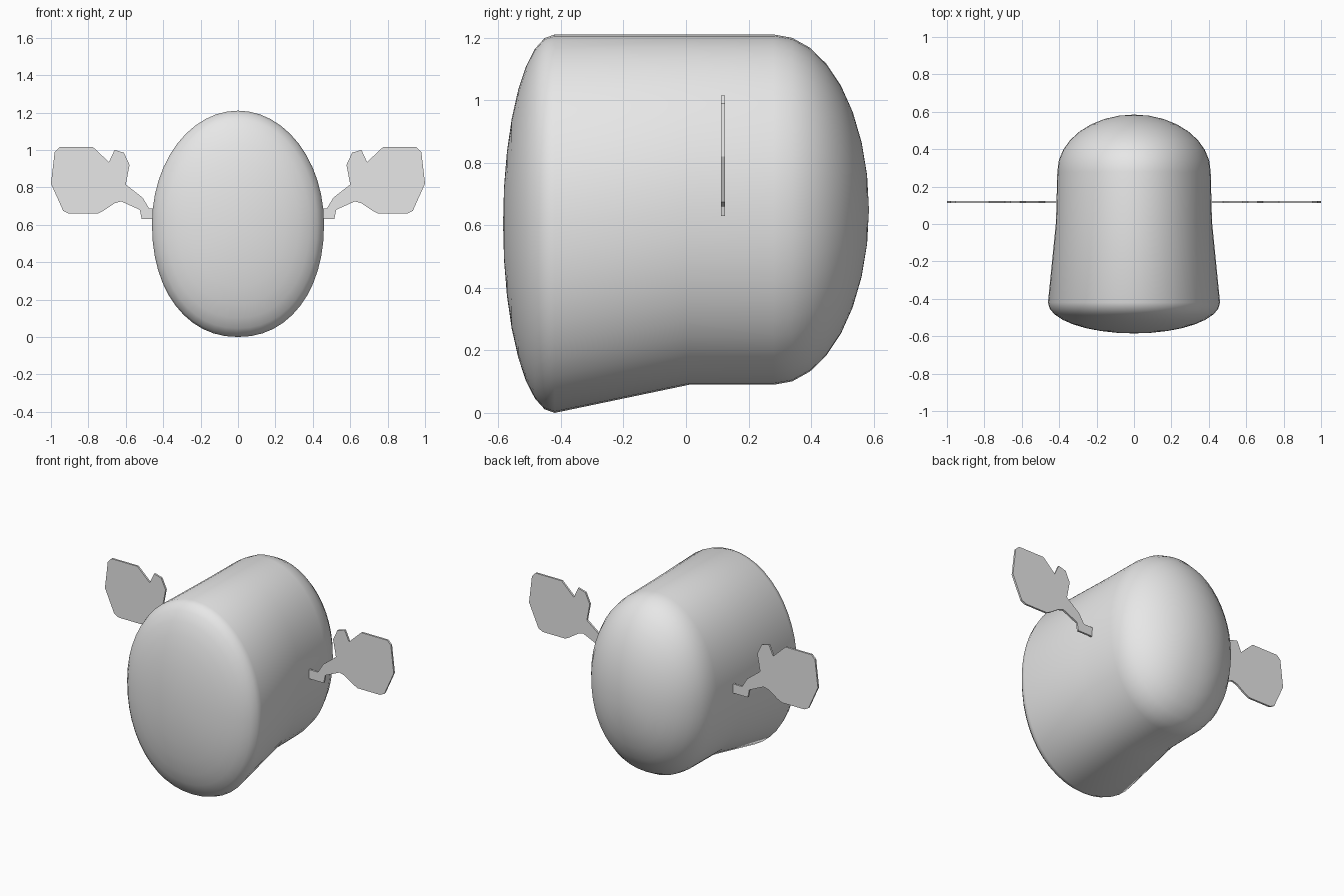
import bpy, bmesh, math

if "Cube" in bpy.data.objects:
    bpy.data.objects.remove(bpy.data.objects["Cube"])

grey = bpy.data.materials.new("light grey")
grey.diffuse_color = (0.8, 0.8, 0.8, 1)
grey.use_nodes = True
grey.node_tree.nodes["Principled BSDF"].inputs["Base Color"].default_value = grey.diffuse_color


def finish(name, bm):
    bmesh.ops.recalc_face_normals(bm, faces=bm.faces)
    me = bpy.data.meshes.new(name)
    bm.to_mesh(me)
    bm.free()
    me.materials.append(grey)
    ob = bpy.data.objects.new(name, me)
    bpy.context.collection.objects.link(ob)
    return ob


# Body: oval sections lofted along y, with a shallow front cap and a domed back cap
FRONT = (-0.42, 0.605, 0.46, 0.605)   # y, centre height, half width, half height
WAIST = (0.01, 0.65, 0.417, 0.56)
REAR = (0.28, 0.65, 0.41, 0.56)
STEPS, SIDES = 8, 48


def cap(ring, depth):
    y, zc, w, h = ring
    angles = [math.pi / 2 * i / STEPS for i in range(1, STEPS)]
    return [(y + depth * math.sin(a), zc, w * math.cos(a), h * math.cos(a)) for a in angles]


rings = cap(FRONT, -0.165)[::-1] + [FRONT, WAIST, REAR] + cap(REAR, 0.305)
bm = bmesh.new()
loops = []
for y, zc, w, h in rings:
    loop = []
    for i in range(SIDES):
        a = 2 * math.pi * i / SIDES
        c, s = math.cos(a), math.sin(a)
        p = 0.93 if s < 0 else 1.0        # slightly fuller underside
        x = math.copysign(abs(c) ** p, c) * w
        z = math.copysign(abs(s) ** p, s) * h
        loop.append(bm.verts.new((x, y, zc + z)))
    loops.append(loop)
for a, b in zip(loops, loops[1:]):
    for i in range(SIDES):
        j = (i + 1) % SIDES
        bm.faces.new((a[i], a[j], b[j], b[i]))
for loop, y, zc in ((loops[0], -0.585, 0.605), (loops[-1], 0.585, 0.65)):
    tip = bm.verts.new((0, y, zc))
    for i in range(SIDES):
        bm.faces.new((loop[i], loop[(i + 1) % SIDES], tip))
body = finish("body", bm)
bpy.context.view_layer.objects.active = body
body.select_set(True)
bpy.ops.object.shade_smooth_by_angle(angle=math.radians(40))

# Side fins: thin flat plates with a stalk, mirrored left and right
OUTLINE = [(0.40, 0.63), (0.515, 0.63), (0.525, 0.68), (0.625, 0.725), (0.66, 0.715),
           (0.72, 0.675), (0.75, 0.66), (0.905, 0.66), (0.935, 0.675), (1.0, 0.82),
           (0.98, 0.99), (0.955, 1.015), (0.775, 1.015), (0.69, 0.935), (0.66, 1.0),
           (0.61, 0.985), (0.58, 0.92), (0.60, 0.815), (0.51, 0.745), (0.475, 0.687),
           (0.40, 0.687)]
for side, name in ((1, "right_fin"), (-1, "left_fin")):
    bm = bmesh.new()
    face = bm.faces.new([bm.verts.new((side * x, 0.112, z)) for x, z in OUTLINE])
    ext = bmesh.ops.extrude_face_region(bm, geom=[face], use_keep_orig=True)
    moved = [g for g in ext["geom"] if isinstance(g, bmesh.types.BMVert)]
    bmesh.ops.translate(bm, verts=moved, vec=(0, 0.012, 0))
    finish(name, bm)
